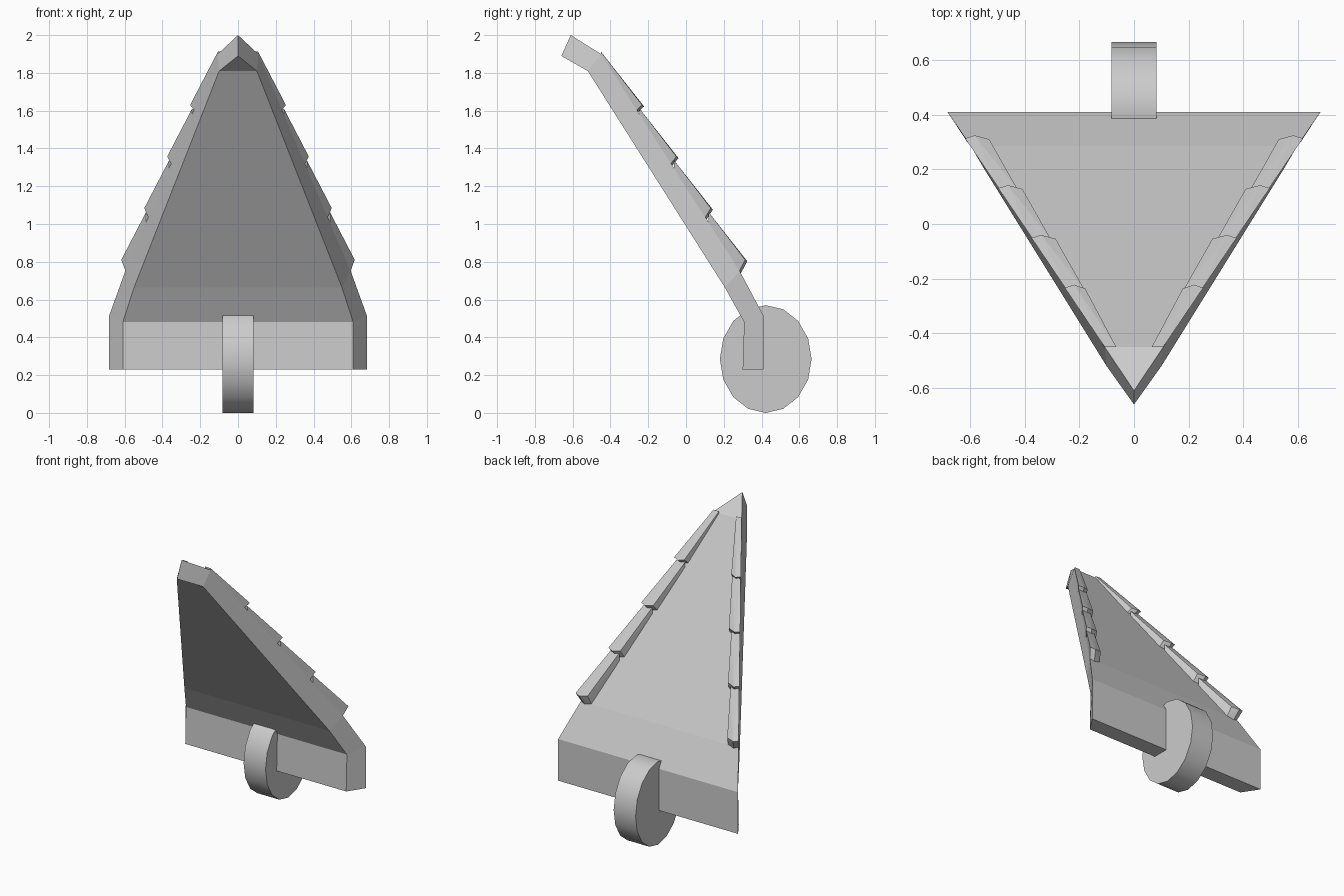
import bpy, bmesh, math
from mathutils import Matrix

if "Cube" in bpy.data.objects:
    bpy.data.objects.remove(bpy.data.objects["Cube"])


def add_object(name, bm):
    bmesh.ops.recalc_face_normals(bm, faces=bm.faces[:])
    me = bpy.data.meshes.new(name)
    bm.to_mesh(me)
    bm.free()
    ob = bpy.data.objects.new(name, me)
    bpy.context.collection.objects.link(ob)
    return ob


# Leaning triangular panel: rows of (y, z, half width) from the tip downwards
back = [(-.61, 2.0, 0), (-.45, 1.9, .107), (.285, .75, .597), (.41, .515, .682), (.41, .23, .682)]
front = [(-.66, 1.89, 0), (-.52, 1.81, .10), (.205, .665, .55), (.308, .48, .61), (.30, .23, .61)]
bm = bmesh.new()


def side_rows(rows):
    tip = bm.verts.new((0, rows[0][0], rows[0][1]))
    left = [tip] + [bm.verts.new((-w, y, z)) for y, z, w in rows[1:]]
    right = [tip] + [bm.verts.new((w, y, z)) for y, z, w in rows[1:]]
    bm.faces.new((tip, left[1], right[1]))
    for i in range(1, len(rows) - 1):
        bm.faces.new((left[i], left[i + 1], right[i + 1], right[i]))
    return left, right


bl, br = side_rows(back)
fl, fr = side_rows(front)
for b, f in ((bl, fl), (br, fr)):
    for i in range(len(back) - 1):
        bm.faces.new((b[i], b[i + 1], f[i + 1], f[i]))
bm.faces.new((bl[-1], br[-1], fr[-1], fl[-1]))
add_object("panel", bm)


# Overlapping wedge scales along both edges of the back
def surface_z(y):
    return 1.9 - 1.565 * (y + .45)


def edge_x(y):
    return .667 * (y + .61)


for i in range(4):
    y1, z1 = -.23 + .182 * i, 1.63 - .273 * i      # raised lower end
    y0, z0 = y1 - .197, z1 + .253                  # low upper end
    if i == 0:
        y0, z0 = -.45, 1.912
    w0, w1 = (.042, .075) if i == 0 else (.065, .088)
    yb = y1 - .035
    x0, x1, xb = edge_x(y0), edge_x(y1), edge_x(yb)
    pts = [(x0, y0, z0), (x0 - w0, y0, z0),
           (x0, y0, surface_z(y0) - .01), (x0 - w0, y0, surface_z(y0) - .01),
           (x1, y1 - .003, z1), (x1 - w1, y1 - .006, z1),
           (x1 - .035, y1 + .008, z1 - .008),
           (xb, yb, surface_z(yb) - .01), (xb - w1 + .01, yb, surface_z(yb) - .01),
           (xb - .03, yb + .008, surface_z(yb) - .02)]
    bm = bmesh.new()
    verts = [bm.verts.new(p) for p in pts]
    res = bmesh.ops.convex_hull(bm, input=verts)
    loose = [v for v in bm.verts if not v.link_faces]
    bmesh.ops.delete(bm, geom=loose, context='VERTS')
    ob = add_object(f"edge_scale_{i + 1}", bm)
    ob.modifiers.new("mirror", 'MIRROR').use_clip = False

# Oval wheel at the foot
bm = bmesh.new()
bmesh.ops.create_cone(bm, cap_ends=True, segments=16, radius1=1, radius2=1, depth=.166,
                      matrix=Matrix.Translation((0, .422, .285))
                      @ Matrix.Diagonal((1, .243, .285, 1))
                      @ Matrix.Rotation(math.pi / 2, 4, 'Y'))
wheel = add_object("wheel", bm)
bpy.ops.object.select_all(action='DESELECT')
wheel.select_set(True)
bpy.context.view_layer.objects.active = wheel
bpy.ops.object.shade_smooth_by_angle(angle=math.radians(35))
